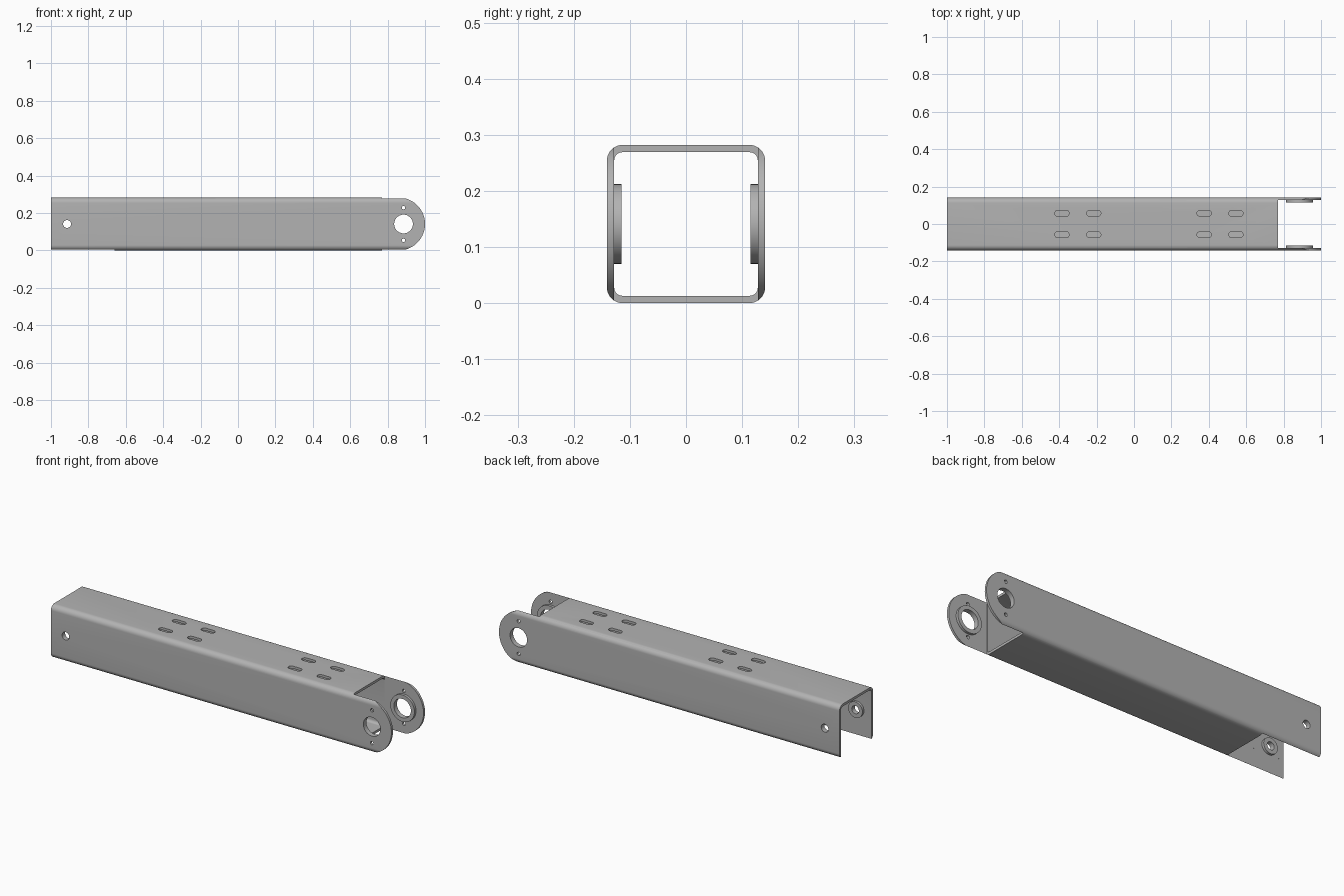
import bpy, bmesh
from math import sin, cos, pi
from mathutils import Vector

if "Cube" in bpy.data.objects:
    bpy.data.objects.remove(bpy.data.objects["Cube"], do_unlink=True)

H = 0.282            # tube height and width
MID = H / 2
WALL = 0.013
INNER = MID - WALL
PIVOT_X, PIN_X = 0.885, -0.914

steel = bpy.data.materials.new("steel_grey")
steel.use_nodes = True
steel.diffuse_color = (0.45, 0.45, 0.45, 1)
steel.node_tree.nodes["Principled BSDF"].inputs["Base Color"].default_value = (0.45, 0.45, 0.45, 1)


def arc(cx, cy, r, start, end, n):
    return [(cx + r * cos(start + (end - start) * i / n),
             cy + r * sin(start + (end - start) * i / n)) for i in range(n + 1)]


def circle(cx, cy, r, n=40):
    return arc(cx, cy, r, 0, 2 * pi, n)[:-1]


def rounded_rect(w, h, r, cx=0, cy=0, n=8):
    pts = []
    for k, (sx, sy) in enumerate([(1, 1), (-1, 1), (-1, -1), (1, -1)]):
        pts += arc(cx + sx * (w - r), cy + sy * (h - r), r, k * pi / 2, (k + 1) * pi / 2, n)
    return pts


def prism(name, pts, axis, lo, hi):
    """Extrude a flat outline along an axis, from lo to hi."""
    place = {"x": lambda a, b, d: (d, a, b),
             "y": lambda a, b, d: (a, d, b),
             "z": lambda a, b, d: (a, b, d)}[axis]
    bm = bmesh.new()
    face = bm.faces.new([bm.verts.new(place(a, b, lo)) for a, b in pts])
    out = bmesh.ops.extrude_face_region(bm, geom=[face])
    moved = [v for v in out["geom"] if isinstance(v, bmesh.types.BMVert)]
    bmesh.ops.translate(bm, verts=moved, vec=Vector(place(0, 0, hi - lo)))
    bmesh.ops.remove_doubles(bm, verts=bm.verts, dist=1e-6)
    bmesh.ops.recalc_face_normals(bm, faces=bm.faces)
    mesh = bpy.data.meshes.new(name)
    bm.to_mesh(mesh)
    bm.free()
    mesh.materials.append(steel)
    obj = bpy.data.objects.new(name, mesh)
    bpy.context.collection.objects.link(obj)
    return obj


def activate(obj):
    bpy.ops.object.select_all(action="DESELECT")
    obj.select_set(True)
    bpy.context.view_layer.objects.active = obj


def boolean(obj, tool, operation="DIFFERENCE"):
    tool.hide_render = True
    activate(obj)
    mod = obj.modifiers.new("cut", "BOOLEAN")
    mod.operation, mod.solver, mod.object = operation, "EXACT", tool
    bpy.ops.object.modifier_apply(modifier=mod.name)
    bpy.data.objects.remove(tool, do_unlink=True)


def smooth(obj):
    activate(obj)
    bpy.ops.object.shade_smooth_by_angle(angle=0.6)


# Square tube with bent corners
arm = prism("arm_channel", rounded_rect(MID, MID, 0.028, 0, MID), "x", -1, 1)
boolean(arm, prism("bore", rounded_rect(INNER, INNER, 0.015, 0, MID), "x", -1.1, 1.1))

# Rounded fork end
R = MID + 0.0005
outline = [(-1.2, MID + R), (-1.2, MID - R)] + arc(1 - R, MID, R, -pi / 2, pi / 2, 40)
boolean(arm, prism("end_shape", outline, "y", -0.3, 0.3), "INTERSECT")


def gap(x0, x1, z0, z1):
    pts = [(x0, z0), (x1, z0), (x1, z1), (x0, z1)]
    boolean(arm, prism("gap", pts, "y", -INNER - 0.0002, INNER + 0.0002))


# Open fork at the front end, open underside at the rear end
gap(0.77, 1.1, -0.1, 0.4)
gap(-1.1, -0.66, -0.1, 0.1)

# Pivot, screw and pin holes through both side walls
for x, z, r in [(PIVOT_X, MID, 0.05), (PIN_X, MID, 0.021),
                (PIVOT_X, MID + 0.087, 0.009), (PIVOT_X, MID - 0.087, 0.009)]:
    boolean(arm, prism("hole", circle(x, z, r), "y", -0.3, 0.3))

# Two groups of four slots in the top
for x in (-0.385, -0.215, 0.375, 0.545):
    for y in (-0.057, 0.057):
        slot = rounded_rect(0.038, 0.016, 0.0159, x, y)
        boolean(arm, prism("slot", slot, "z", 0.2, 0.4))
smooth(arm)

# Bearing rings on the inner faces of the side walls
for side, s in (("left", 1), ("right", -1)):
    for part, x, outer, inner in (("pivot_ring", PIVOT_X, 0.071, 0.05),
                                  ("pin_ring", PIN_X, 0.042, 0.021)):
        near, far = sorted((s * (INNER - 0.013), s * (INNER + 0.001)))
        ring = prism(f"{part}_{'back' if s > 0 else 'front'}", circle(x, MID, outer), "y", near, far)
        boolean(ring, prism("ring_bore", circle(x, MID, inner), "y", -0.3, 0.3))
        smooth(ring)
